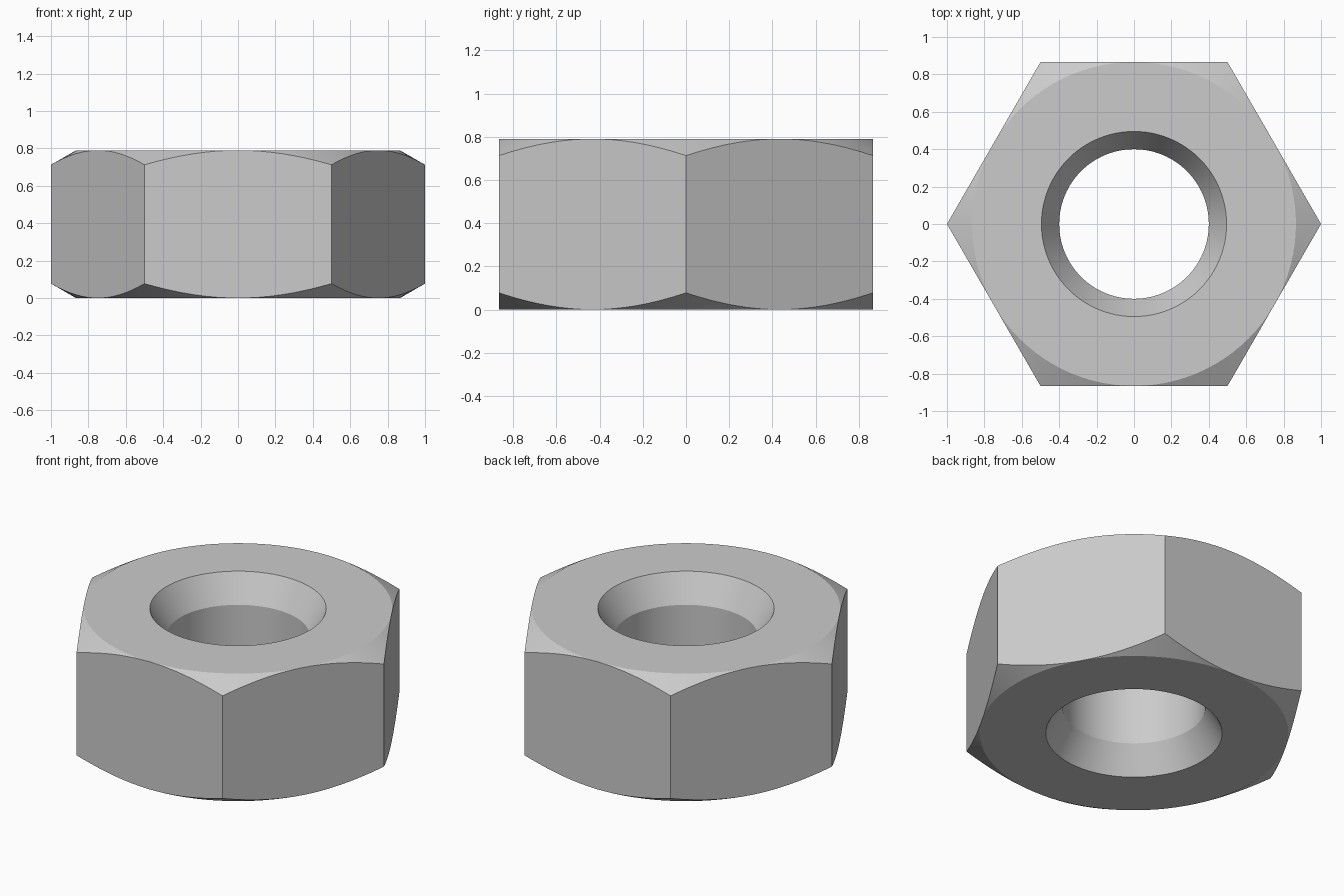
import bpy, bmesh, math

# Remove the default cube
if "Cube" in bpy.data.objects:
    bpy.data.objects.remove(bpy.data.objects["Cube"], do_unlink=True)

HEIGHT = 0.79
FLAT_R = math.cos(math.pi / 6)      # centre to hexagon flat, also chamfer circle
BORE_R, SINK_R = 0.4, 0.495
SLOPE = math.tan(math.pi / 6)
SINK_DEPTH = (SINK_R - BORE_R) / SLOPE
SEGMENTS = 96


def section(angle):
    """Closed cross-section (radius, height) of the nut at one angle."""
    hex_r = FLAT_R / math.cos(angle % (math.pi / 3) - math.pi / 6)
    drop = (hex_r - FLAT_R) * SLOPE
    lower = [(BORE_R, SINK_DEPTH), (SINK_R, 0), (FLAT_R, 0), (hex_r, drop)]
    upper = [(r, HEIGHT - z) for r, z in reversed(lower)]
    return lower + upper


# Sweep the section around the axis
bm = bmesh.new()
rings = []
for i in range(SEGMENTS):
    a = math.tau * i / SEGMENTS
    rings.append([bm.verts.new((r * math.cos(a), r * math.sin(a), z))
                  for r, z in section(a)])
for i, ring in enumerate(rings):
    after = rings[(i + 1) % SEGMENTS]
    for j in range(len(ring)):
        k = (j + 1) % len(ring)
        bm.faces.new((ring[j], after[j], after[k], ring[k]))

# Chamfer vanishes at the middle of each flat
bmesh.ops.remove_doubles(bm, verts=bm.verts, dist=0.0001)
bmesh.ops.recalc_face_normals(bm, faces=bm.faces)
mesh = bpy.data.meshes.new("hex_nut")
bm.to_mesh(mesh)
bm.free()
nut = bpy.data.objects.new("hex_nut", mesh)
bpy.context.collection.objects.link(nut)

# Plain grey metal
steel = bpy.data.materials.new("steel_grey")
steel.use_nodes = True
grey = (0.6, 0.6, 0.6, 1)
steel.diffuse_color = grey
steel.node_tree.nodes["Principled BSDF"].inputs["Base Color"].default_value = grey
mesh.materials.append(steel)

# Smooth curved walls, crisp machined edges
bpy.ops.object.select_all(action="DESELECT")
nut.select_set(True)
bpy.context.view_layer.objects.active = nut
bpy.ops.object.shade_smooth_by_angle(angle=math.radians(20))
